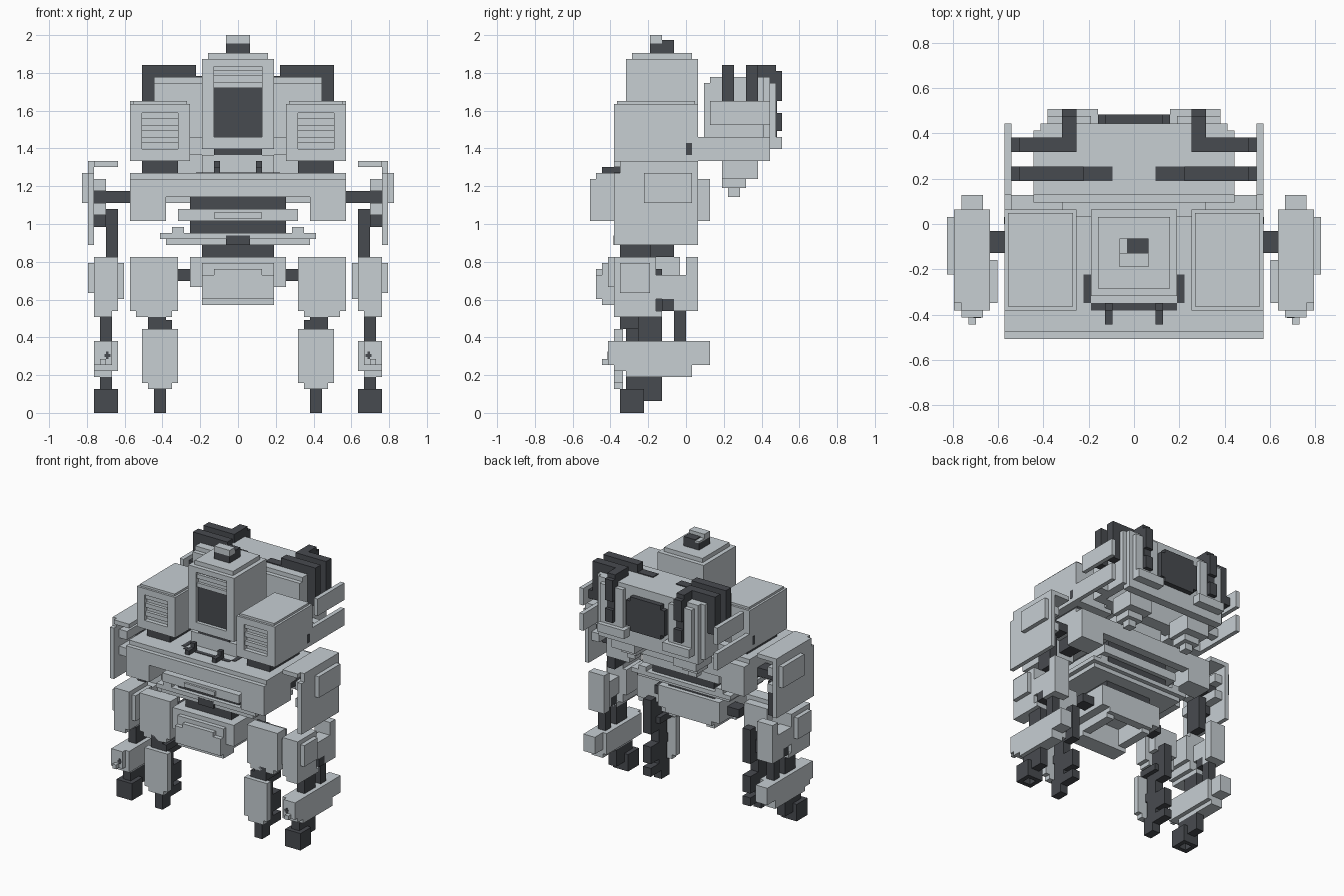
import bpy
import bmesh
from mathutils import Matrix, Vector

cube = bpy.data.objects.get("Cube")
if cube:
    bpy.data.objects.remove(cube, do_unlink=True)

UNIT = 2 / 63  # size of one building block


def material(name, red, green, blue):
    mat = bpy.data.materials.new(name)
    mat.use_nodes = True
    mat.diffuse_color = (red, green, blue, 1)
    mat.node_tree.nodes["Principled BSDF"].inputs["Base Color"].default_value = (red, green, blue, 1)
    return mat


LIGHT = material("light grey armour", .57, .62, .65)
DARK = material("dark grey metal", .064, .07, .08)


def box(name, mat, xs, ys, zs):
    """Box between the given limits, in blocks."""
    low, high = (Vector(c) * UNIT for c in zip(xs, ys, zs))
    bm = bmesh.new()
    size = Matrix.Diagonal((*(high - low), 1))
    bmesh.ops.create_cube(bm, size=1, matrix=Matrix.Translation((low + high) / 2) @ size)
    mesh = bpy.data.meshes.new(name)
    bm.to_mesh(mesh)
    bm.free()
    mesh.materials.append(mat)
    obj = bpy.data.objects.new(name, mesh)
    bpy.context.scene.collection.objects.link(obj)


def mid(name, mat, half, ys, zs):
    """Box centred on x."""
    box(name, mat, (-half, half), ys, zs)


def pair(name, mat, xs, ys, zs):
    """The same box on the left and the right."""
    box("left_" + name, mat, xs, ys, zs)
    box("right_" + name, mat, (-xs[1], -xs[0]), ys, zs)


# Head sensor
mid("sensor_base", DARK, 2, (-6, -2), (60, 61.6))
mid("sensor_cap", LIGHT, 2, (-6, -4), (61.6, 63))
box("sensor_side", LIGHT, (-2, -1), (-4, -2), (61.6, 62))
box("sensor_lens", DARK, (-1, 2), (-4, -2), (61.6, 62.2))

# Cabin tower with a framed window and a louvred visor
mid("tower", LIGHT, 6, (-9, 2), (44, 59))
mid("tower_roof", LIGHT, 5, (-9, 1), (59, 60))
pair("tower_post", LIGHT, (4, 6), (-10, -9), (44, 59))
mid("tower_sill", LIGHT, 4, (-10, -9), (44, 46))
mid("tower_brow", LIGHT, 4, (-10, -9), (57.8, 59))
mid("window", DARK, 4, (-9.2, -9), (46, 54.2))
for i in range(2):
    mid("visor_slat", LIGHT, 4, (-9.6, -9), (54.2 + 2 * i, 55.2 + 2 * i))
mid("neck_gap", DARK, 4, (-9, 1), (43, 44))
mid("neck", LIGHT, 6, (-9, 2), (40, 43))
mid("neck_trim", DARK, 6, (-12, -11), (39, 40.1))
pair("neck_side_trim", DARK, (6, 7), (-11, -7), (39, 40.1))
pair("antenna", DARK, (3, 4), (-14, -12), (39, 41))
pair("antenna_tip", DARK, (3, 4), (-12, -11), (40, 42))

# Shoulder boxes with louvred fronts
pair("shoulder_box", LIGHT, (8, 18), (-11, 2), (42, 51.5))
pair("shoulder_lid", LIGHT, (8.5, 17.5), (-11.5, 1.5), (51.5, 52))
pair("shoulder_inner_frame", LIGHT, (8, 10), (-12, -11), (42, 51.5))
pair("shoulder_outer_frame", LIGHT, (16, 18), (-12, -11), (42, 51.5))
pair("shoulder_top_frame", LIGHT, (10, 16), (-12, -11), (50, 51.5))
pair("shoulder_bottom_frame", LIGHT, (10, 16), (-12, -11), (42, 44))
for i in range(3):
    pair("shoulder_slat", LIGHT, (10, 16), (-11.7, -11), (45 + 2 * i, 46 + 2 * i))
pair("shoulder_mount", DARK, (10, 16), (-11, 0), (40, 42))
pair("shoulder_hinge", DARK, (18, 18.05), (0, 1), (43, 45))

# Chest beam
mid("chest_beam", LIGHT, 18, (-15, 2), (36, 40))
mid("chest_front", LIGHT, 18, (-16, -15), (36, 39))
pair("chest_end", LIGHT, (12, 18), (-16, -6), (32, 36))
pair("chest_end_back", LIGHT, (12, 18), (-1, 2), (32, 36))
pair("chest_socket", DARK, (13, 16), (-6, -1), (33, 36))
mid("chest_back", LIGHT, 12, (2, 4), (35, 39))
pair("chest_back_end", LIGHT, (12, 18), (2, 4), (32, 39))

# Belly
mid("belly_core", DARK, 8, (-11, 1), (29, 36))
mid("belly_bumper", LIGHT, 10, (-14, 2), (32, 34))
mid("bumper_notch", LIGHT, 4, (-14.5, -14), (32.4, 33.4))
mid("belly_tray", LIGHT, 13, (-12, 2), (29, 30))
mid("belly_tray_base", LIGHT, 12, (-11.5, 1), (28, 29))
pair("tray_corner", LIGHT, (9, 11), (-12, 2), (30, 31))
mid("waist", DARK, 6, (-11, -2), (25, 28.2))
mid("waist_notch", DARK, 2, (-12.05, -11), (28, 29.6))

# Pelvis, hollow underneath
mid("pelvis", LIGHT, 8, (-13, -1), (23, 26))
pair("pelvis_side", LIGHT, (6, 8), (-13, -1), (21, 23))
pair("pelvis_side_lower", LIGHT, (4, 6), (-13, -2), (19, 23))
mid("pelvis_back", LIGHT, 6, (-3, -1), (20, 23))
mid("pelvis_front_wall", LIGHT, 6, (-13, -10), (18, 23))
mid("pelvis_front", LIGHT, 6, (-14, -13), (18, 25))
mid("pelvis_plate", LIGHT, 6, (-15, -14), (19, 23))
mid("pelvis_plate_top", LIGHT, 4, (-15, -14), (23, 24))
pair("hip", DARK, (8, 11), (-7, -4), (22, 24))

# Legs
pair("thigh", LIGHT, (10, 18), (-11, -8), (17, 26))
pair("thigh_back", LIGHT, (11, 17), (-8, -6), (19, 25))
pair("thigh_hem", LIGHT, (11, 17), (-11, -8), (16, 17))
pair("thigh_rod", DARK, (12, 14), (-8, -4), (12, 20))
pair("knee", DARK, (11, 15), (-11, -6), (14, 15.5))
pair("knee_top", DARK, (12, 15), (-11, -6), (15, 17))
pair("shin_plate", LIGHT, (10, 16), (-12, -10.5), (5, 14))
pair("shin_hem", LIGHT, (11, 15), (-12, -10.5), (4, 5))
pair("shin_rod", DARK, (12, 14), (-10, -7), (3, 15))
pair("shin_bolt", DARK, (12, 14), (-10.5, -10), (8, 10))
pair("calf_block", DARK, (12, 14), (-7, -4), (5, 9))
pair("foot", DARK, (12, 14), (-11, -8), (0, 4))
pair("heel", DARK, (12, 14), (-8, -4), (2, 4))

# Upper arms with open shield shells
pair("arm_axle", DARK, (18, 24), (-4, -1), (35, 37))
pair("arm_shield", LIGHT, (24, 25), (-12, 2), (28, 40))
pair("arm_shield_top", LIGHT, (24, 25), (-11, 2), (40, 42))
pair("arm_cap", LIGHT, (20, 24), (-12, 2), (41, 42))
pair("arm_badge", LIGHT, (25, 26), (-7, 1), (35, 40))
pair("arm_bracket_top", LIGHT, (22, 24), (-10, 1), (37, 39))
pair("arm_bracket_base", LIGHT, (22, 24), (-10, 1), (33, 35))
pair("arm_joint", DARK, (22, 24), (-7, -3), (31, 33))
pair("upper_arm", DARK, (20, 22), (-6, -2), (26, 34))

# Forearms
pair("elbow_guard", LIGHT, (20, 24), (-12, -5), (17, 26))
pair("elbow_hem", LIGHT, (21, 24), (-12, -4), (16, 17))
pair("elbow_middle", LIGHT, (21, 24), (-5, -2), (19, 23))
pair("elbow_back_inner", LIGHT, (21, 24), (-2, 0), (17, 23))
pair("elbow_back", LIGHT, (20, 24), (0, 2), (17, 26))
pair("elbow_outer_pad", LIGHT, (24, 25), (-11, -6), (20, 25))
pair("elbow_inner_pad", LIGHT, (19, 20), (-11, -5), (19, 25))
pair("elbow_pin", DARK, (21, 24), (-4, -2), (17, 19))
pair("forearm_rod", DARK, (21, 23), (-8, -4), (11, 17))
pair("forearm_piston", DARK, (21, 23), (-2, 0), (11, 17))
pair("wrist_guard", LIGHT, (20, 24), (-12, 1), (7, 12))
pair("wrist_front", LIGHT, (21, 24), (-13, -12), (8, 12))
pair("wrist_hem", LIGHT, (21, 24), (-10, 1), (6, 7))
pair("wrist_tail", LIGHT, (21, 24), (1, 4), (8, 12))
pair("wrist_nose", LIGHT, (22, 23), (-14, -13), (8, 9))
pair("wrist_mark", DARK, (21.3, 22.3), (-13.1, -13), (9.3, 9.8))
pair("wrist_mark_upright", DARK, (21.6, 22), (-13.1, -13), (9, 10.2))
pair("wrist", DARK, (21, 23), (-10, -4), (3, 7))
pair("hand_inner", DARK, (20, 21), (-11, -7), (0, 4))
pair("hand_outer", DARK, (23, 24), (-11, -7), (0, 4))
pair("hand_front", DARK, (21, 23), (-11, -10), (0, 4))
pair("hand_back", DARK, (21, 23), (-8, -7), (0, 4))
pair("thumb", DARK, (21, 23), (-7, -4), (2, 4))

# Backpack shell, open underneath
mid("pack_body", LIGHT, 14, (4, 13), (51, 56))
mid("pack_front", LIGHT, 14, (3, 5), (43, 55))
mid("pack_back", LIGHT, 13, (12, 14), (42, 56))
pair("pack_back_plate", LIGHT, (6, 12), (14, 15), (44, 55))
pair("pack_ledge", LIGHT, (5, 12), (14, 16), (44, 46))
mid("pack_panel", DARK, 4, (14, 15.2), (46, 54))
mid("pack_panel_wide", DARK, 5, (14, 15.2), (47, 53))
pair("pack_wall", LIGHT, (12, 14), (4, 13), (43, 52))
mid("pack_link", LIGHT, 10, (1, 4), (43, 46))
pair("pack_foot", LIGHT, (5, 11), (6, 12), (39, 43))
pair("pack_foot_front", LIGHT, (6, 10), (6, 10), (37.5, 39))
pair("pack_foot_tip", LIGHT, (7, 9), (7, 9), (36, 38))

# Side fins on the backpack
pair("upper_fin", LIGHT, (17, 18), (4, 14), (48, 52))
pair("lower_fin", LIGHT, (17, 18), (2, 14), (42, 46))
pair("fin_strut", LIGHT, (14, 17), (6, 8), (43, 45))

# Exhaust pipes
for name, start, ys in (("front_pipe", 7, (6, 8)), ("rear_pipe", 8, (10, 12))):
    pair(name, DARK, (start, 16), ys, (56, 58))
    pair(name + "_drop", DARK, (14, 16), ys, (50, 56))
    pair(name + "_strut", DARK, (14, 17), ys, (49, 51))
pair("pipe_slot", DARK, (3, 7), (6, 8), (55, 56.2))
pair("pipe_bend", DARK, (8, 10), (12, 15), (55, 58))
pair("pipe_end", DARK, (8, 10), (14, 16), (52, 57))
pair("pipe_column", DARK, (8, 10), (14, 15.2), (50, 52))
pair("pipe_outlet", DARK, (8, 10), (15, 16), (47, 50))
